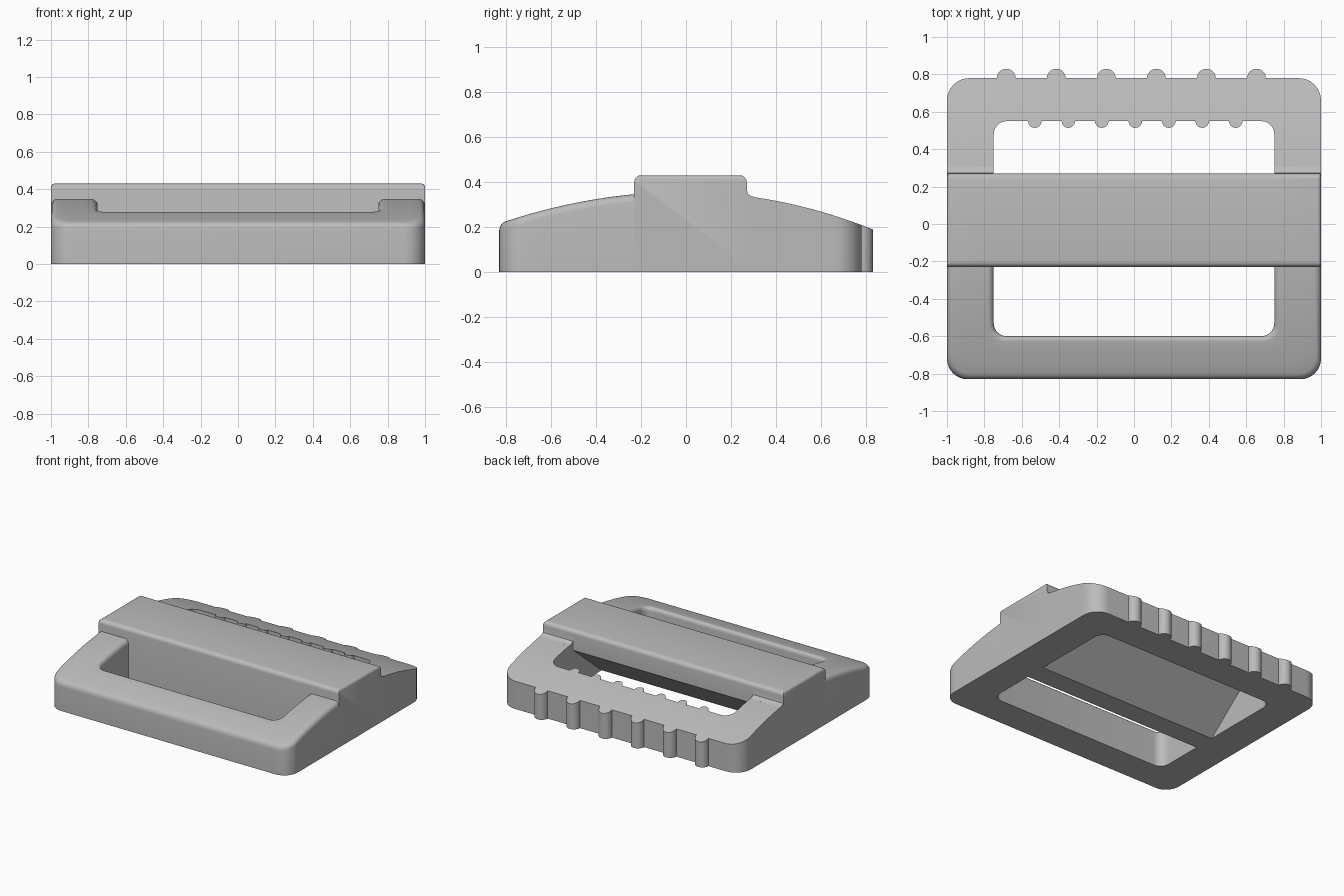
import bpy, bmesh, math
from mathutils import Vector

cube = bpy.data.objects.get("Cube")
if cube:
    bpy.data.objects.remove(cube, do_unlink=True)

grey = bpy.data.materials.new("plain_grey")
grey.use_nodes = True
colour = (0.5, 0.5, 0.5, 1)
grey.diffuse_color = colour
grey.node_tree.nodes["Principled BSDF"].inputs["Base Color"].default_value = colour


def loft(name, rings):
    """Skin a row of equal closed rings and cap both ends."""
    bm = bmesh.new()
    rows = [[bm.verts.new(p) for p in ring] for ring in rings]
    n = len(rows[0])
    for a, b in zip(rows, rows[1:]):
        for k in range(n):
            bm.faces.new((a[k], a[(k + 1) % n], b[(k + 1) % n], b[k]))
    bm.faces.new(rows[0])
    bm.faces.new(rows[-1])
    bmesh.ops.recalc_face_normals(bm, faces=bm.faces)
    mesh = bpy.data.meshes.new(name)
    bm.to_mesh(mesh)
    bm.free()
    mesh.materials.append(grey)
    obj = bpy.data.objects.new(name, mesh)
    bpy.context.collection.objects.link(obj)
    bpy.ops.object.select_all(action='DESELECT')
    obj.select_set(True)
    bpy.context.view_layer.objects.active = obj
    bpy.ops.object.shade_smooth_by_angle(angle=math.radians(32))
    return obj


def front_top(y):
    return 0.357 - 0.205 * y * y


def back_top(y):
    return 0.355 - 0.24 * y * y


def u_path(x, start, far, r, steps=8):
    """U-shaped path: arm, round corner, then its mirror."""
    half = [Vector((x, start + (far - r - start) * k / steps)) for k in range(steps)]
    for k in range(steps + 1):
        a = math.pi / 2 * k / steps
        half.append(Vector((x - r + r * math.cos(a), far - r + r * math.sin(a))))
    return half + [Vector((-p.x, p.y)) for p in reversed(half)]


def frame(name, side, start, outer, inner, top, fillet):
    """Sweep a U-shaped frame whose top follows a curved height."""
    if fillet:
        arc = [math.pi / 2 * k / 5 for k in range(6)]
        edge = [(fillet * (1 - math.cos(a)), fillet * (1 - math.sin(a))) for a in arc]
    else:
        edge = [(0, 0)]
    rings = []
    for o, i in zip(u_path(1, start, *outer), u_path(0.75, start, *inner)):
        d = (i - o).normalized()
        pts = [(o + d * s, drop) for s, drop in edge]
        pts += [(o.lerp(i, t / 6), 0) for t in range(2, 5)]
        pts += [(i - d * s, drop) for s, drop in reversed(edge)]
        ring = [(o.x, side * o.y, 0)]
        ring += [(p.x, side * p.y, top(p.y) - drop) for p, drop in pts]
        ring.append((i.x, side * i.y, 0))
        rings.append(ring)
    return loft(name, rings)


frame("front_frame", -1, 0.23, (0.83, 0.11), (0.6, 0.07), front_top, 0.035)
frame("back_frame", 1, 0.31, (0.78, 0.12), (0.55, 0.07), back_top, 0)

# Raised crossbar: rounded top, hollowed underneath between the solid ends
TOP, R = 0.43, 0.03
crown = [(-0.23, 0)]
for cy, turn in ((-0.20, math.pi), (0.24, math.pi / 2)):
    for k in range(6):
        a = turn - math.pi / 2 * k / 5
        crown.append((cy + R * math.cos(a), TOP - R + R * math.sin(a)))
hollow = crown + [(0.27, 0.28), (-0.07, 0)]
solid = crown + [(0.27, 0.37), (0.274, 0.35), (0.288, 0.338), (0.31, 0.332), (0.31, 0)]


def section(profile, x, drop=0):
    return [(x, y, min(z, TOP - drop)) for y, z in profile]


loft("crossbar", [section(hollow, -0.75), section(hollow, 0.75)])
for side, label in ((1, "left"), (-1, "right")):
    rings = [section(solid, side * 0.75)]
    for k in range(5):
        a = math.pi / 2 * k / 4
        rings.append(section(solid, side * (0.98 + 0.02 * math.sin(a)), 0.02 * (1 - math.cos(a))))
    loft(label + "_crossbar_end", rings)


# Grip ridges on the outer and inner walls of the back frame
def ridge(name, x, y, r, direction, base):
    arc = [math.pi * k / 12 for k in range(13)]
    flat = [(x + r * math.cos(a), y + direction * r * math.sin(a)) for a in arc]
    loft(name, [[(px, py, base) for px, py in flat],
                [(px, py, back_top(py)) for px, py in flat]])


for k in range(6):
    ridge("outer_ridge", -0.683 + 0.2675 * k, 0.78, 0.05, 1, 0)
for k in range(7):
    ridge("inner_ridge", -0.53 + 0.179 * k, 0.55, 0.036, -1, 0.03)
